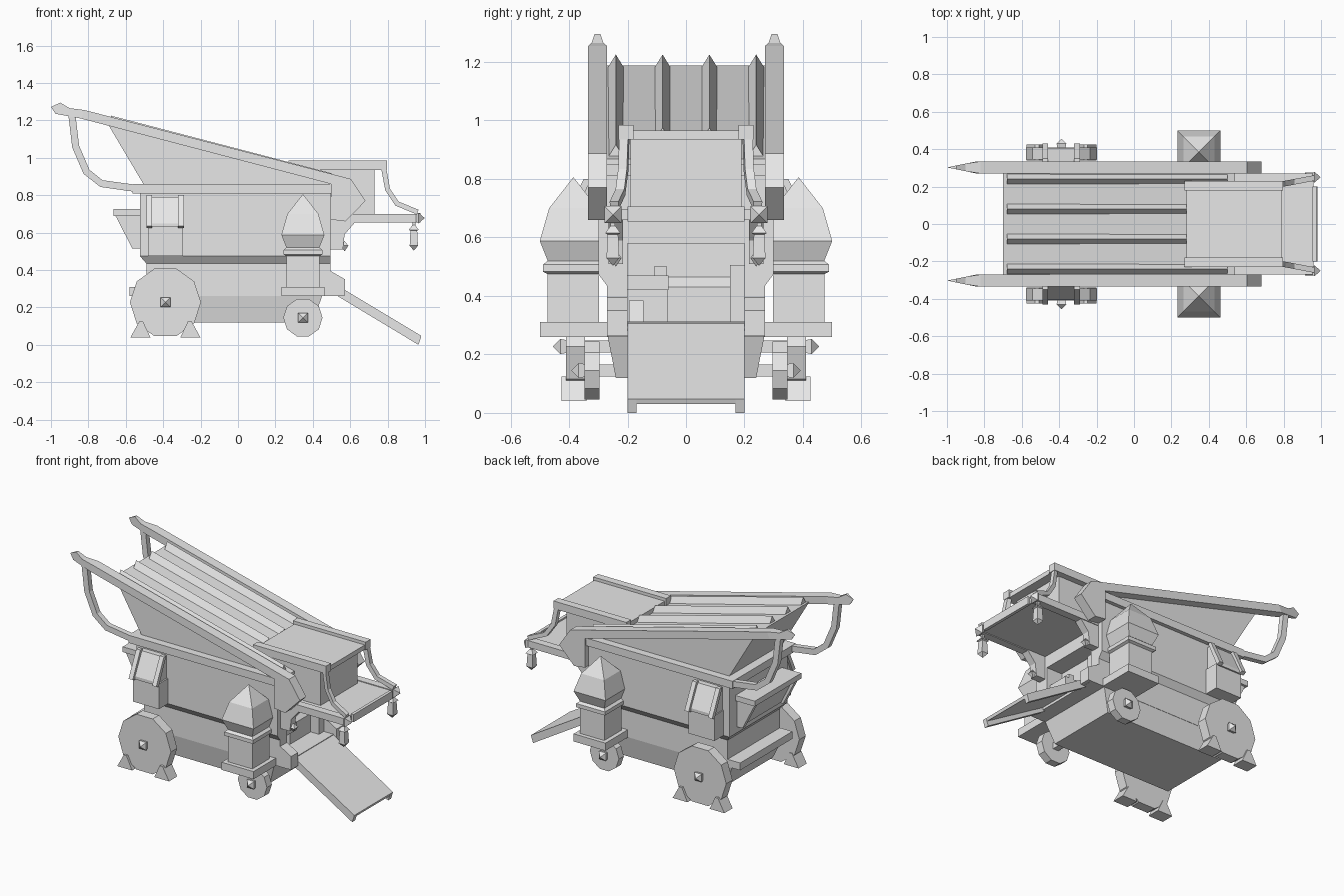
import bpy, bmesh, math
from mathutils import Matrix, Vector

if "Cube" in bpy.data.objects:
    bpy.data.objects.remove(bpy.data.objects["Cube"], do_unlink=True)

grey = bpy.data.materials.new("plain_grey")
grey.use_nodes = True
COLOUR = (0.8, 0.8, 0.8, 1)
grey.diffuse_color = COLOUR
grey.node_tree.nodes["Principled BSDF"].inputs["Base Color"].default_value = COLOUR


def finish(name, bm):
    bmesh.ops.remove_doubles(bm, verts=bm.verts, dist=0.0001)
    bmesh.ops.recalc_face_normals(bm, faces=bm.faces)
    mesh = bpy.data.meshes.new(name)
    bm.to_mesh(mesh)
    bm.free()
    mesh.materials.append(grey)
    obj = bpy.data.objects.new(name, mesh)
    bpy.context.collection.objects.link(obj)
    return obj


def skin(name, rings):
    """Join equal rings of points and cap both ends."""
    bm = bmesh.new()
    loops = [[bm.verts.new(p) for p in ring] for ring in rings]
    n = len(loops[0])
    for a, b in zip(loops, loops[1:]):
        for i in range(n):
            j = (i + 1) % n
            bm.faces.new((a[i], a[j], b[j], b[i]))
    bm.faces.new(loops[0])
    bm.faces.new(loops[-1])
    return finish(name, bm)


def prism(name, pts, y0, y1, shift=lambda x, y: y):
    """Extrude a side outline (x, z) from y0 to y1."""
    return skin(name, [[(x, shift(x, y), z) for x, z in pts] for y in (y0, y1)])


def tower(name, rings):
    """Stack rectangles given as (x0, x1, y0, y1, z)."""
    return skin(name, [[(a, c, z), (b, c, z), (b, d, z), (a, d, z)]
                       for a, b, c, d, z in rings])


def box(name, x0, x1, y0, y1, z0, z1):
    return tower(name, [(x0, x1, y0, y1, z0), (x0, x1, y0, y1, z1)])


def spire(name, x, y, steps):
    """Square stack given as (half width, z)."""
    return tower(name, [(x - h, x + h, y - h, y + h, z) for h, z in steps])


def ribbon(name, path, width, y0, y1, shift=lambda x, y: y):
    """Flat bar following a side path."""
    path = [Vector(p) for p in path]
    left, right = [], []
    for i, p in enumerate(path):
        t = (path[min(i + 1, len(path) - 1)] - path[max(i - 1, 0)]).normalized()
        side = Vector((-t.y, t.x)) * width / 2
        left.append(p + side)
        right.append(p - side)
    return prism(name, left + right[::-1], y0, y1, shift)


def wheel(name, x, z, radius, y0, y1):
    pts = [(x + radius * math.cos(i * math.tau / 10),
            z + radius * math.sin(i * math.tau / 10)) for i in range(10)]
    return prism(name, pts, y0, y1)


def roof_z(x):
    return 1.038 - 0.261 * x


# Body with a shallow doorway cut in its end
body = tower("body", [(-0.49, 0.494, -0.27, 0.27, 0.31), (-0.49, 0.494, -0.27, 0.27, 0.435),
                      (-0.525, 0.494, -0.30, 0.30, 0.475), (-0.525, 0.494, -0.30, 0.30, 0.83)])
cutter = box("doorway_cutter", 0.38, 0.7, -0.2, 0.2, 0.3, 0.58)
cutter.hide_render = True
cutter.hide_viewport = True
cut = body.modifiers.new("doorway", "BOOLEAN")
cut.operation = "DIFFERENCE"
cut.solver = "EXACT"
cut.object = cutter

# Doorway fittings
box("counter", 0.375, 0.47, -0.2, -0.06, 0.42, 0.47)
box("counter_box", 0.4, 0.44, -0.11, -0.065, 0.47, 0.5)
prism("sill", [(0.375, 0.31), (0.42, 0.31), (0.42, 0.43), (0.375, 0.47)], -0.065, 0.16)
box("door_post", 0.375, 0.48, 0.15, 0.2, 0.31, 0.505)
prism("sack", [(0.38, 0.31), (0.45, 0.31), (0.43, 0.385), (0.4, 0.385)], -0.195, -0.145)

# Base
box("trim_rail", -0.565, 0.5, -0.325, 0.325, 0.81, 0.86)
box("platform", -0.58, 0.55, -0.27, 0.27, 0.262, 0.31)
tower("underbody", [(-0.46, 0.4, -0.24, 0.24, 0.12), (-0.52, 0.45, -0.268, 0.268, 0.262)])

# Sloping roof
prism("roof", [(-0.5, 0.85), (-0.7, roof_z(-0.7) - 0.033), (0.54, roof_z(0.54) - 0.028),
               (0.54, 0.85)], -0.275, 0.275)

# Entrance canopy and balcony
box("canopy_room", 0.3, 0.73, -0.19, 0.19, 0.69, 0.95)
box("canopy_roof", 0.28, 0.79, -0.19, 0.19, 0.935, 0.965)
box("balcony_floor", 0.48, 0.96, -0.25, 0.25, 0.66, 0.695)
box("balcony_lip", 0.955, 0.975, -0.2, 0.2, 0.655, 0.705)

# Ramp
prism("ramp", [(0.54, 0.312), (0.98, 0.048), (0.973, 0.03), (0.53, 0.29)], -0.2, 0.2)

# Rear shelf
box("rear_shelf", -0.665, -0.5, -0.24, 0.24, 0.69, 0.725)
prism("rear_shelf_box", [(-0.635, 0.69), (-0.55, 0.52), (-0.5, 0.52), (-0.5, 0.69)], -0.2, 0.2)

# Roof ridges
for i, (y, end) in enumerate([(-0.24, 0.5), (-0.08, 0.28), (0.08, 0.28), (0.24, 0.5)]):
    skin("roof_ridge_%d" % i, [[(x, y - 0.026, roof_z(x) - 0.032), (x, y, roof_z(x) + 0.01),
                                (x, y + 0.026, roof_z(x) - 0.032)] for x in (-0.68, end)])

# Everything that is repeated on both sides
for side, s in (("left", 1), ("right", -1)):
    def n(part):
        return part + "_" + side

    # Roof beams with pointed tips and bent ends
    prism(n("roof_beam"), [(-0.82, 1.255), (0.603, 0.887), (0.682, 0.77), (0.575, 0.66),
                           (0.494, 0.67), (0.497, 0.86), (-0.84, 1.21)], s * 0.27, s * 0.335)
    mid = s * 0.3025
    prism(n("beam_tip"), [(-0.82, 1.255), (-0.9, 1.265), (-0.95, 1.295), (-1.0, 1.272),
                          (-0.975, 1.235), (-0.84, 1.21)], s * 0.27, s * 0.335,
          lambda x, y: mid + (y - mid) * min(1, (x + 1) / 0.16))
    ribbon(n("rear_brace"), [(-0.888, 1.23), (-0.868, 1.06), (-0.81, 0.925), (-0.73, 0.862),
                             (-0.55, 0.837)], 0.038, s * 0.285, s * 0.32)

    # Canopy rails, braces, balcony beams and lanterns
    box(n("canopy_rail"), 0.27, 0.797, s * 0.18, s * 0.23, 0.935, 0.985)
    ribbon(n("canopy_brace"), [(0.778, 0.95), (0.8, 0.83), (0.85, 0.755), (0.96, 0.71)],
           0.027, s * 0.195, s * 0.225, lambda x, y: y + s * 0.19 * (x - 0.775))
    box(n("balcony_beam"), 0.5, 0.96, s * 0.22, s * 0.27, 0.655, 0.7)
    tip = spire(n("beam_point"), 0, 0, [(0.02, 0), (0.029, 0.012), (0, 0.045)])
    tip.matrix_world = Matrix.Translation((0.953, s * 0.25, 0.678)) @ Matrix.Rotation(
        math.pi / 2, 4, "Y")
    spire(n("lantern"), 0.94, s * 0.25, [(0, 0.503), (0.022, 0.53), (0.018, 0.61), (0.026, 0.615),
                                         (0.008, 0.64), (0.008, 0.67)])
    prism(n("balcony_bracket"), [(0.48, 0.67), (0.48, 0.51), (0.56, 0.51), (0.57, 0.59),
                                 (0.63, 0.66)], s * 0.215, s * 0.265)
    spire(n("bracket_knob"), 0.57, s * 0.24, [(0, 0.5), (0.02, 0.53), (0, 0.555)])

    # Platform cheeks and ramp runners
    prism(n("platform_cheek"), [(0.47, 0.395), (0.494, 0.395), (0.573, 0.35), (0.573, 0.263),
                                (0.47, 0.263)], s * 0.2, s * 0.27)
    prism(n("ramp_runner"), [(0.54, 0.3), (0.98, 0.045), (0.965, 0.0), (0.53, 0.262)],
          s * 0.17, s * 0.2)
    prism(n("shelf_bracket"), [(-0.655, 0.69), (-0.565, 0.515), (-0.5, 0.515), (-0.5, 0.69)],
          s * 0.195, s * 0.225)

    # Corner turret
    box(n("turret_base"), 0.232, 0.462, s * 0.265, s * 0.5, 0.26, 0.31)
    spire(n("turret"), 0.347, s * 0.385,
          [(0.088, 0.31), (0.088, 0.475), (0.104, 0.483), (0.104, 0.507), (0.088, 0.52),
           (0.115, 0.588), (0.083, 0.7), (0, 0.806)])

    # Side bay with sloping hood
    box(n("bay_bottom"), -0.482, -0.295, s * 0.29, s * 0.395, 0.475, 0.64)
    skin(n("bay_hood"), [[(x, s * 0.29, 0.63), (x, s * 0.405, 0.63), (x, s * 0.405, 0.65),
                          (x, s * 0.335, 0.79), (x, s * 0.29, 0.79)] for x in (-0.475, -0.305)])
    for i, x in enumerate((-0.49, -0.32)):
        skin(n("hood_strip_%d" % i), [[(a, s * 0.325, 0.8), (a, s * 0.35, 0.8),
                                       (a, s * 0.43, 0.635), (a, s * 0.405, 0.625)]
                                      for a in (x, x + 0.03)])

    # Wheels, axles, hubs and chocks
    for part, x, z, radius, y0, y1 in (("rear", -0.388, 0.227, 0.19, 0.345, 0.41),
                                       ("front", 0.347, 0.145, 0.105, 0.296, 0.347)):
        wheel(n(part + "_wheel"), x, z, radius, s * y0, s * y1)
        box(n(part + "_axle"), x - 0.02, x + 0.02, s * 0.2, s * y0, z - 0.02, z + 0.02)
        hub = spire(n(part + "_hub"), 0, 0, [(0.02, -0.01), (0.026, 0.02), (0, 0.045)])
        hub.matrix_world = Matrix.Translation((x, s * y1, z)) @ Matrix.Rotation(
            -s * math.pi / 2, 4, "X")
    for i, d in enumerate((-1, 1)):
        prism(n("chock_%d" % i), [(-0.388 + d * a, z) for a, z in
                                  ((0.08, 0.04), (0.187, 0.04), (0.14, 0.125), (0.12, 0.125))],
              s * 0.34, s * 0.425)
